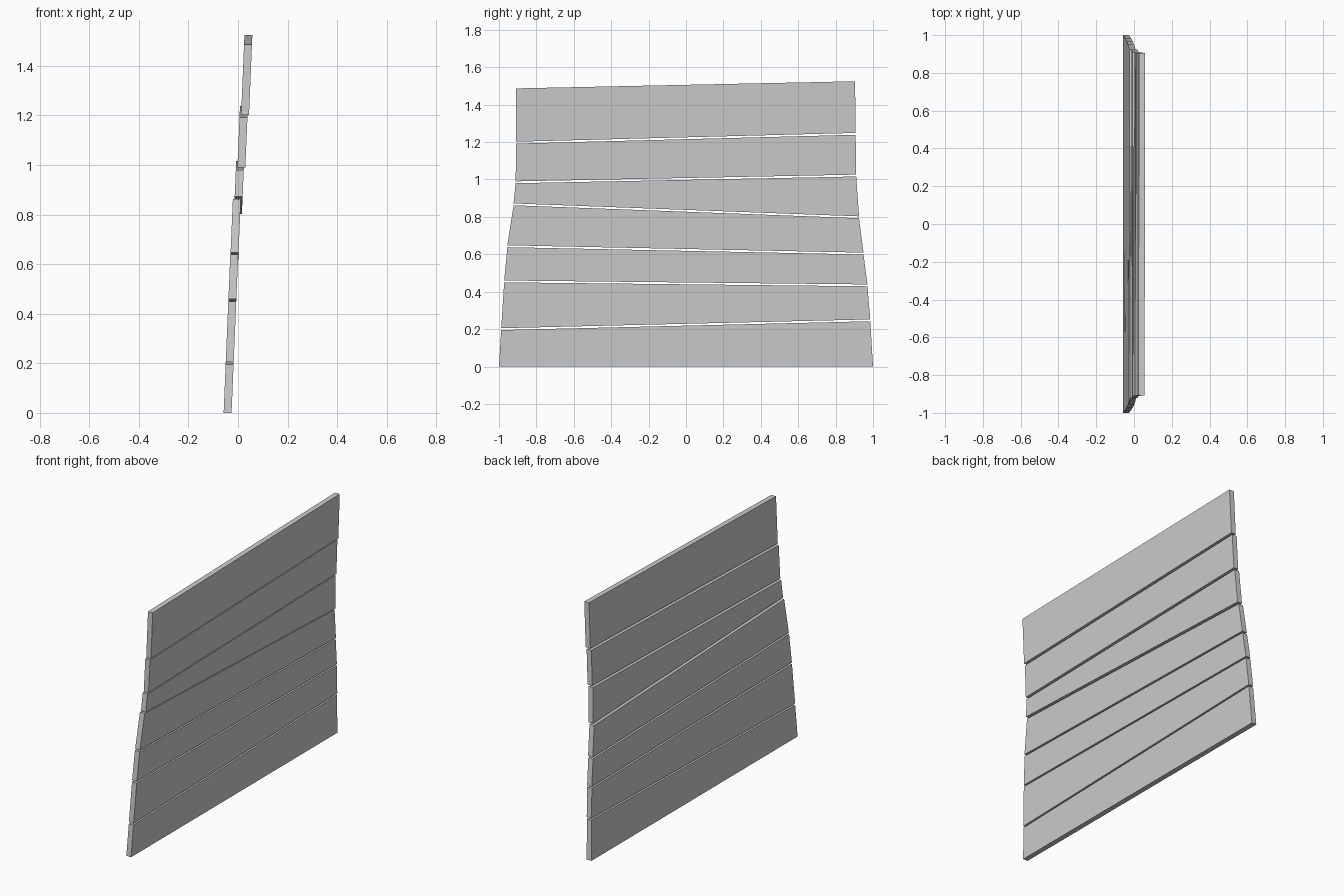
import bpy

if "Cube" in bpy.data.objects:
    bpy.data.objects.remove(bpy.data.objects["Cube"])

# Seams from bottom to top: (left y, left z, right y, right z)
SEAMS = [
    (-1.0, 0.0, 1.0, 0.0),
    (-0.988, 0.2, 0.985, 0.247),
    (-0.972, 0.455, 0.97, 0.434),
    (-0.955, 0.643, 0.949, 0.604),
    (-0.922, 0.867, 0.925, 0.798),
    (-0.911, 0.985, 0.91, 1.021),
    (-0.908, 1.197, 0.907, 1.244),
    (-0.908, 1.487, 0.904, 1.525),
]
OFFSETS = [0, 0, 0, 0.001, 0.008, 0.014, 0.02]   # small steps between boards
LEAN, THICK, GAP = 0.042, 0.032, 0.005


def board(name, low, high, low_gap, high_gap, offset):
    """One leaning plank with a tapered outline in the y-z plane."""
    outline = [(low[0], low[1] + low_gap), (low[2], low[3] + low_gap),
               (high[2], high[3] - high_gap), (high[0], high[1] - high_gap)]
    back = [(-0.058 + LEAN * z + offset, y, z) for y, z in outline]
    front = [(x + THICK, y, z) for x, y, z in back]
    faces = [(3, 2, 1, 0), (4, 5, 6, 7)]
    faces += [(i, (i + 1) % 4, (i + 1) % 4 + 4, i + 4) for i in range(4)]
    mesh = bpy.data.meshes.new(name)
    mesh.from_pydata(back + front, [], faces)
    mesh.update()
    obj = bpy.data.objects.new(name, mesh)
    bpy.context.collection.objects.link(obj)


# Stack of seven boards with narrow gaps at the inner seams
last = len(OFFSETS) - 1
for i, off in enumerate(OFFSETS):
    board(f"wall_board_{i + 1}", SEAMS[i], SEAMS[i + 1],
          GAP if i > 0 else 0, GAP if i < last else 0, off)
